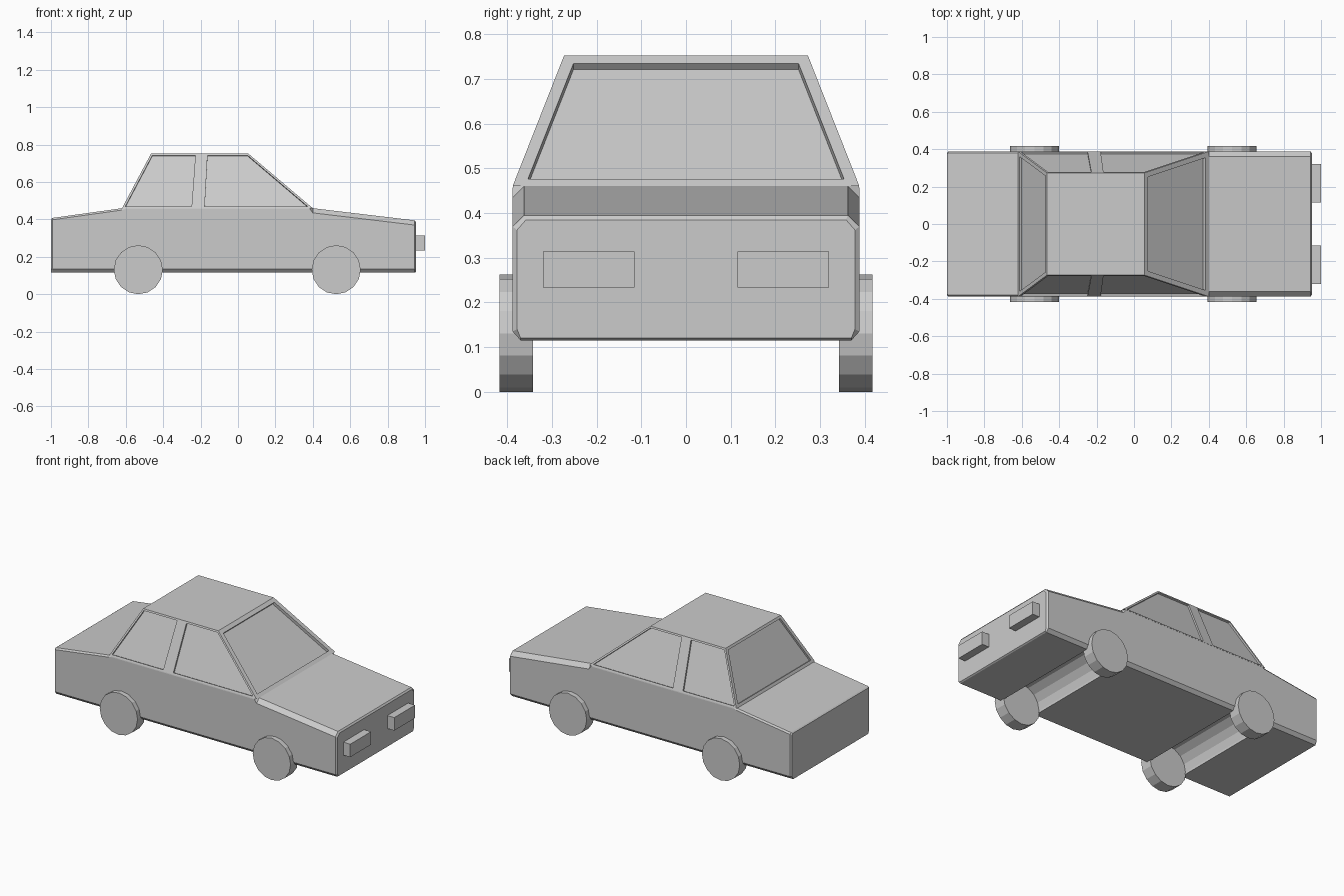
import bpy, bmesh, math
from mathutils import Vector, Matrix

if "Cube" in bpy.data.objects:
    bpy.data.objects.remove(bpy.data.objects["Cube"])

grey = bpy.data.materials.new("plain grey")
grey.use_nodes = True
GREY = (0.6, 0.6, 0.6, 1)
grey.diffuse_color = GREY
grey.node_tree.nodes["Principled BSDF"].inputs["Base Color"].default_value = GREY


def finish(name, bm):
    bmesh.ops.recalc_face_normals(bm, faces=bm.faces)
    mesh = bpy.data.meshes.new(name)
    bm.to_mesh(mesh)
    bm.free()
    mesh.materials.append(grey)
    ob = bpy.data.objects.new(name, mesh)
    bpy.context.collection.objects.link(ob)
    return ob


def loft(name, rings):
    """Skin a closed solid through rings of equal point count."""
    bm = bmesh.new()
    rows = [[bm.verts.new(p) for p in ring] for ring in rings]
    n = len(rows[0])
    for a, b in zip(rows, rows[1:]):
        for i in range(n):
            j = (i + 1) % n
            bm.faces.new((a[i], a[j], b[j], b[i]))
    bm.faces.new(rows[0])
    bm.faces.new(rows[-1])
    return finish(name, bm)


def cylinder(name, centre, radius, width):
    bm = bmesh.new()
    turn = Matrix.Translation(centre) @ Matrix.Rotation(math.pi / 2, 4, 'X')
    bmesh.ops.create_cone(bm, cap_ends=True, segments=16, radius1=radius,
                          radius2=radius, depth=width, matrix=turn)
    return finish(name, bm)


def cut(target, cutter):
    cutter.hide_render = True
    mod = target.modifiers.new("cut", 'BOOLEAN')
    mod.operation = 'DIFFERENCE'
    mod.solver = 'EXACT'
    mod.object = cutter
    bpy.context.view_layer.objects.active = target
    bpy.ops.object.modifier_apply(modifier=mod.name)
    bpy.data.objects.remove(cutter)


# Lower body: chamfered cross-sections from tail to nose
def section(x, side, shoulder, top_y, top_z, low=0.115):
    half = [(0.37, low), (side, low + 0.02), (side, shoulder), (top_y, top_z)]
    return [(x, y, z) for y, z in half] + [(x, -y, z) for y, z in reversed(half)]


body = loft("body", [
    section(-1.0, 0.380, 0.395, 0.374, 0.402),
    section(-0.992, 0.388, 0.398, 0.380, 0.408),
    section(-0.62, 0.388, 0.450, 0.380, 0.460),
    section(-0.605, 0.388, 0.455, 0.387, 0.460),
    section(0.385, 0.388, 0.455, 0.387, 0.460),
    section(0.40, 0.388, 0.435, 0.362, 0.460),
    section(0.944, 0.388, 0.370, 0.362, 0.395),
    section(0.952, 0.378, 0.362, 0.358, 0.385, 0.12),
])

# Wheels and the arches that run across the underside
for axle, x in (("rear", -0.533), ("front", 0.525)):
    cut(body, cylinder("arch_cutter", (x, 0, 0.131), 0.126, 1))
    for hand, s in (("left", 1), ("right", -1)):
        # the nose points along +x, so left lies along +y here
        cylinder(f"{axle}_{hand}_wheel", (x, s * 0.38, 0.131), 0.131, 0.075)

# Cabin: tapered block with a sloping windscreen
BASE_Z, ROOF_Z, BASE_Y, ROOF_Y = 0.46, 0.752, 0.388, 0.273


def side_y(z):
    return BASE_Y + (ROOF_Y - BASE_Y) * (z - BASE_Z) / (ROOF_Z - BASE_Z)


def ring(x0, x1, y, z):
    return [(x0, -y, z), (x1, -y, z), (x1, y, z), (x0, y, z)]


cabin = loft("cabin", [ring(-0.62, 0.40, BASE_Y, BASE_Z),
                       ring(-0.465, 0.055, ROOF_Y, ROOF_Z)])


# Recessed windows
def recess(points, depth):
    pts = [Vector(p) for p in points]
    n = (pts[1] - pts[0]).cross(pts[2] - pts[0]).normalized()
    if n.z < 0:
        n = -n
    cut(cabin, loft("window_cutter", [[p - n * depth for p in pts],
                                      [p + n * 0.03 for p in pts]]))


def end_window(base_x, roof_x, low, high, margin, depth):
    def row(z):
        x = base_x + (roof_x - base_x) * (z - BASE_Z) / (ROOF_Z - BASE_Z)
        return x, side_y(z) - margin
    (xa, ya), (xb, yb) = row(low), row(high)
    recess([(xa, -ya, low), (xa, ya, low), (xb, yb, high), (xb, -yb, high)], depth)


end_window(0.40, 0.055, 0.476, 0.735, 0.028, 0.018)
end_window(-0.62, -0.465, 0.476, 0.738, 0.022, 0.012)

LOW, HIGH = 0.47, 0.742
for s in (1, -1):
    for a, b, c, d in ((-0.602, -0.248, -0.228, -0.458),
                       (-0.178, 0.372, 0.052, -0.163)):
        recess([(a, s * side_y(LOW), LOW), (b, s * side_y(LOW), LOW),
                (c, s * side_y(HIGH), HIGH), (d, s * side_y(HIGH), HIGH)], 0.01)

# Headlights
for hand, s in (("left", 1), ("right", -1)):
    loft(f"{hand}_headlight", [
        [(x, s * y, z) for y, z in ((0.115, 0.233), (0.32, 0.233),
                                    (0.32, 0.314), (0.115, 0.314))]
        for x in (0.945, 1.0)])
